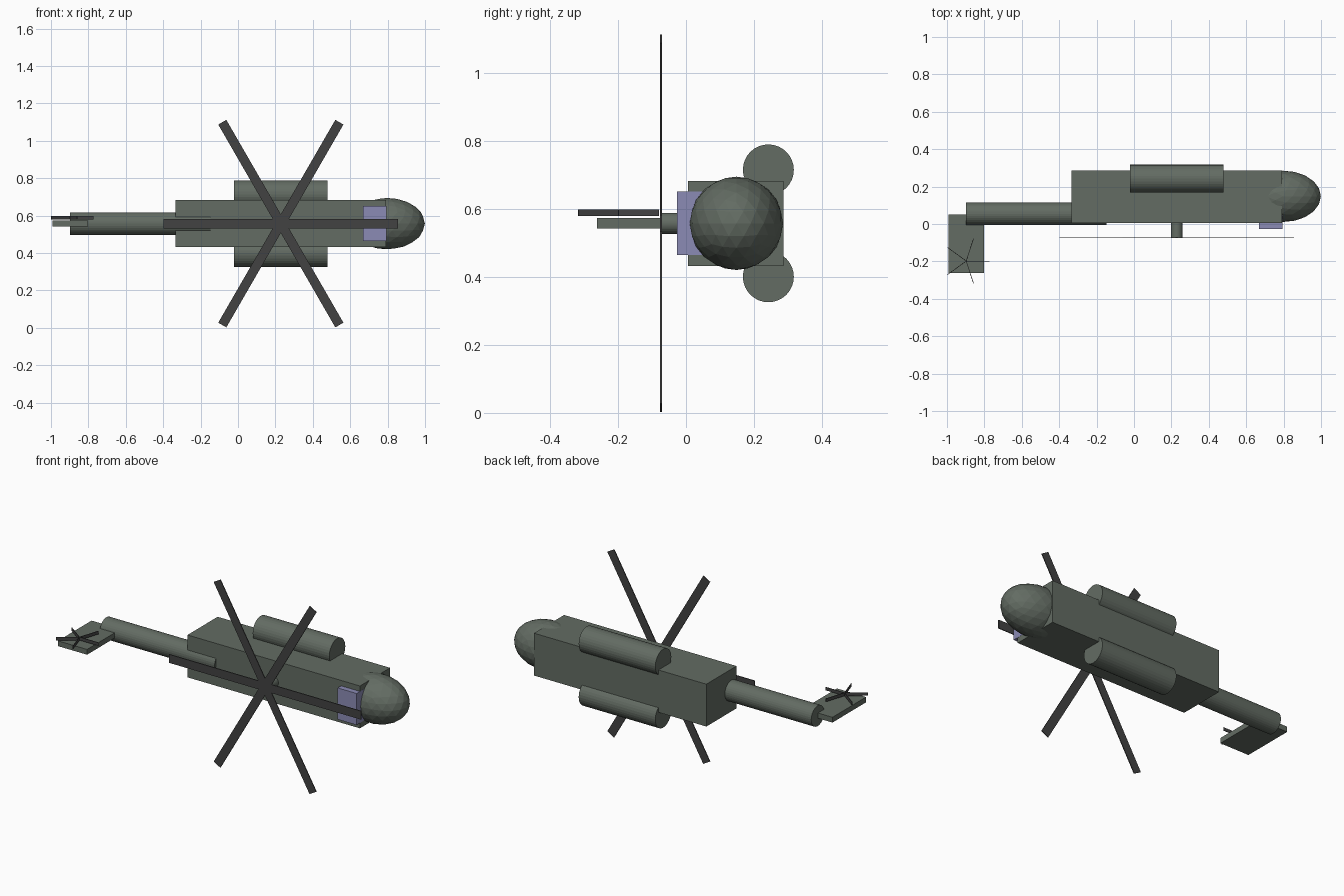
import bpy
from math import pi, cos, sin

if "Cube" in bpy.data.objects:
    bpy.data.objects.remove(bpy.data.objects["Cube"])


def material(name, rgb):
    m = bpy.data.materials.new(name)
    m.diffuse_color = (*rgb, 1)
    m.use_nodes = True
    m.node_tree.nodes["Principled BSDF"].inputs["Base Color"].default_value = m.diffuse_color
    return m


GREEN = material("olive_grey", (0.125, 0.15, 0.125))
DARK = material("dark_grey", (0.055, 0.055, 0.055))
GLASS = material("window_violet", (0.26, 0.26, 0.46))


def finish(name, mat):
    o = bpy.context.object
    o.name = name
    o.data.materials.append(mat)
    return o


def box(name, lo, hi, mat, rot=(0, 0, 0)):
    centre = [(a + b) / 2 for a, b in zip(lo, hi)]
    bpy.ops.mesh.primitive_cube_add(size=1, location=centre, rotation=rot)
    o = finish(name, mat)
    o.scale = [b - a for a, b in zip(lo, hi)]
    return o


def cylinder(name, centre, radius, length, rot, mat):
    bpy.ops.mesh.primitive_cylinder_add(vertices=32, radius=radius, depth=length,
                                        location=centre, rotation=rot)
    return finish(name, mat)


ALONG_X, ALONG_Y = (0, pi / 2, 0), (pi / 2, 0, 0)
CZ = 0.557  # symmetry plane of the aircraft, which lies on its side

# Fuselage, nose and windscreen
box("fuselage", (-0.334, 0.006, CZ - 0.125), (0.792, 0.287, CZ + 0.125), GREEN)
bpy.ops.mesh.primitive_ico_sphere_add(subdivisions=3, radius=1, location=(0.797, 0.148, CZ))
finish("nose", GREEN).scale = (0.202, 0.137, 0.137)
box("windscreen", (0.669, -0.026, CZ - 0.093), (0.793, 0.1, CZ + 0.093), GLASS)

# Side pods
for side, s in (("left", 1), ("right", -1)):
    cylinder(side + "_pod", (0.229, 0.242, CZ + s * 0.157), 0.0748, 0.5, ALONG_X, GREEN)

# Tail boom and fin
cylinder("tail_boom", (-0.523, 0.054, CZ), 0.0605, 0.75, ALONG_X, GREEN)
box("tail_fin", (-0.993, -0.261, CZ - 0.015), (-0.803, 0.052, CZ + 0.016), GREEN)

# Main rotor: mast and three full-width bars making six blades
cylinder("rotor_mast", (0.229, -0.02, CZ), 0.031, 0.104, ALONG_Y, GREEN)
for i in range(3):
    box(f"main_rotor_bar_{i + 1}", (0.229 - 0.626, -0.076, CZ - 0.025),
        (0.229 + 0.626, -0.071, CZ + 0.025), DARK, (0, i * pi / 3, 0))

# Tail rotor: five upright strips around a centre
for i in range(5):
    a = i * 2 * pi / 5
    x, y = -0.897 + 0.0625 * cos(a), -0.198 + 0.0625 * sin(a)
    box(f"tail_rotor_blade_{i + 1}", (x - 0.0625, y - 0.0015, 0.579),
        (x + 0.0625, y + 0.0015, 0.598), DARK, (0, 0, a))
